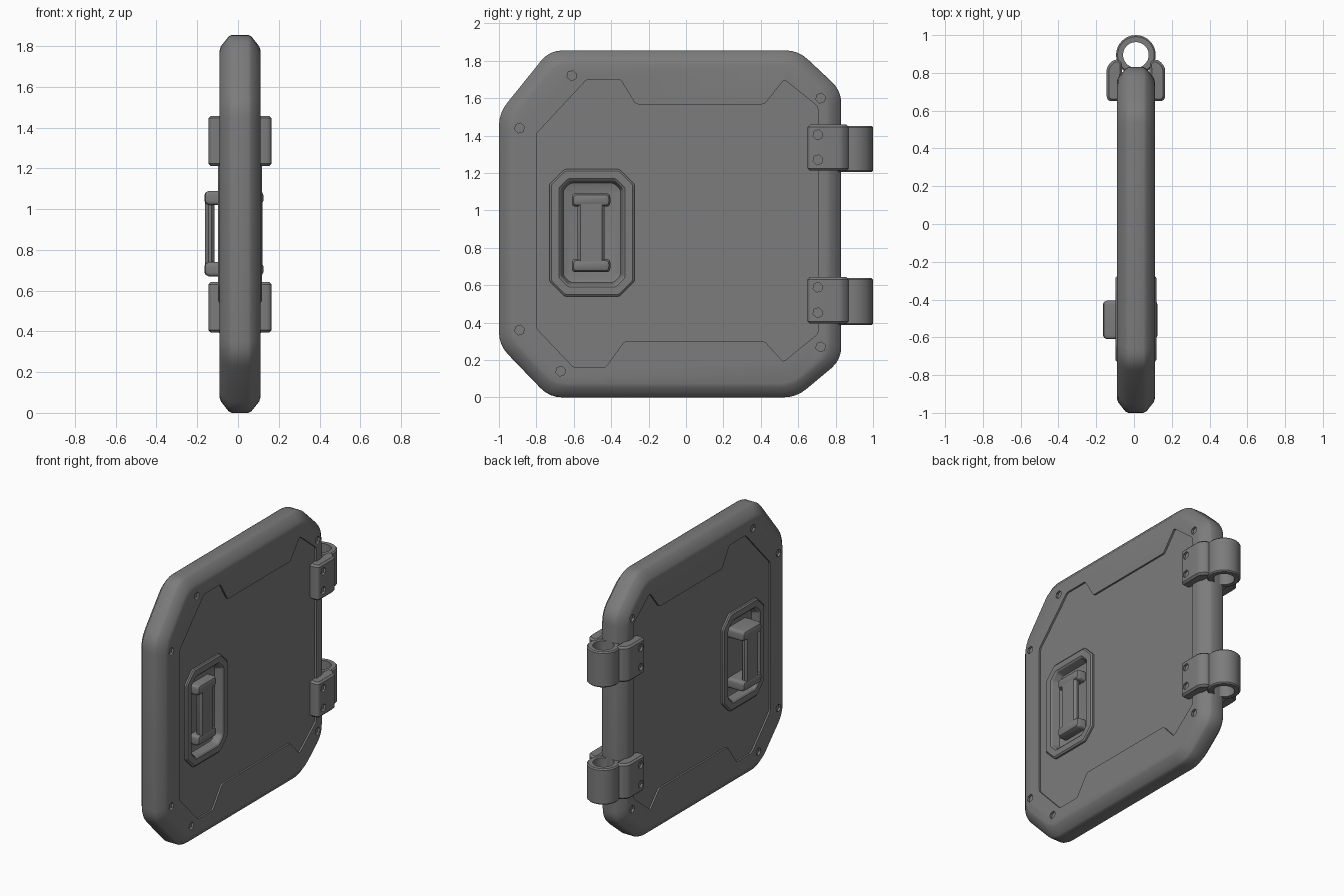
import bpy, bmesh, math
from mathutils import Vector

if "Cube" in bpy.data.objects:
    bpy.data.objects.remove(bpy.data.objects["Cube"], do_unlink=True)

metal = bpy.data.materials.new("grey_metal")
metal.use_nodes = True
GREY = (0.2, 0.2, 0.2, 1)
metal.diffuse_color = GREY
metal.node_tree.nodes["Principled BSDF"].inputs["Base Color"].default_value = GREY

MID = 0.01  # middle plane of the door in x


def inset(pts, d):
    """Shrink a counter-clockwise polygon by d with mitred corners."""
    out = []
    for i, p in enumerate(pts):
        a = (p - pts[i - 1]).normalized()
        b = (pts[(i + 1) % len(pts)] - p).normalized()
        na, nb = Vector((-a.y, a.x)), Vector((-b.y, b.x))
        out.append(p + (na + nb) * d / (1 + na.dot(nb)))
    return out


def rounded(pts, r, n=4):
    """Replace every corner by a short curve."""
    if r == 0:
        return pts
    out = []
    for i, p in enumerate(pts):
        a, b = pts[i - 1] - p, pts[(i + 1) % len(pts)] - p
        s = p + a.normalized() * min(r, a.length * 0.45)
        e = p + b.normalized() * min(r, b.length * 0.45)
        for k in range(n + 1):
            t = k / n
            out.append(s * (1 - t) ** 2 + p * 2 * t * (1 - t) + e * t * t)
    return out


def loft(name, rings, tube=False):
    """Skin rings of points, capped or closed into a tube."""
    bm = bmesh.new()
    rows = [[bm.verts.new(p) for p in ring] for ring in rings]
    pairs = list(zip(rows, rows[1:]))
    if tube:
        pairs.append((rows[-1], rows[0]))
    else:
        bm.faces.new(rows[0])
        bm.faces.new(rows[-1])
    n = len(rows[0])
    for lo, hi in pairs:
        for i in range(n):
            j = (i + 1) % n
            bm.faces.new((lo[i], lo[j], hi[j], hi[i]))
    bmesh.ops.recalc_face_normals(bm, faces=bm.faces)
    mesh = bpy.data.meshes.new(name)
    bm.to_mesh(mesh)
    bm.free()
    mesh.materials.append(metal)
    obj = bpy.data.objects.new(name, mesh)
    bpy.context.collection.objects.link(obj)
    return obj


def solid(name, outline, steps, place, r=0.0):
    """Stack inset copies of an outline; steps are (height, inset)."""
    pts = [Vector(p) for p in outline]
    area = sum(pts[i - 1].cross(pts[i]) for i in range(len(pts)))
    if area < 0:
        pts.reverse()
    return loft(name, [[place(p.x, p.y, h) for p in rounded(inset(pts, d), r)]
                       for h, d in steps])


def side(s):
    """Outline in (y, z), height measured out from the middle plane."""
    return lambda a, b, h: (MID + s * h, a, b)


def octagon(y0, y1, z0, z1, c):
    return [(y0 + c, z0), (y1 - c, z0), (y1, z0 + c), (y1, z1 - c),
            (y1 - c, z1), (y0 + c, z1), (y0, z1 - c), (y0, z0 + c)]


def box(y0, y1, z0, z1):
    return [(y0, z0), (y1, z0), (y1, z1), (y0, z1)]


def hexagon(y, z, r=0.027):
    return [(y + r * math.cos(k * math.pi / 3 + 0.3),
             z + r * math.sin(k * math.pi / 3 + 0.3)) for k in range(6)]


def carve(obj, cutters):
    for c in cutters:
        m = obj.modifiers.new("cut", 'BOOLEAN')
        m.operation, m.solver, m.object = 'DIFFERENCE', 'EXACT', c
    dg = bpy.context.evaluated_depsgraph_get()
    mesh = bpy.data.meshes.new_from_object(obj.evaluated_get(dg))
    obj.modifiers.clear()
    obj.data = mesh
    for c in cutters:
        bpy.data.objects.remove(c, do_unlink=True)


parts = []

# Door slab with chamfered rim
door_outline = [(-0.73, 0), (0.59, 0), (0.83, 0.2), (0.83, 1.64),
                (0.6, 1.855), (-0.73, 1.855), (-1, 1.52), (-1, 0.28)]
rim = [(0.1, 0.075), (0.094, 0.056), (0.056, 0.008), (0.04, 0)]
door = solid("door", door_outline,
             [(-h, d) for h, d in rim] + rim[::-1], side(1), 0.07)
parts.append(door)

# Recessed panels, handle pockets and bolt sockets on both faces
panel = [(-0.8, 0.37), (-0.6, 0.16), (-0.43, 0.16), (-0.33, 0.3),
         (0.42, 0.3), (0.52, 0.19), (0.705, 0.34), (0.705, 1.555),
         (0.525, 1.7), (0.42, 1.567), (-0.27, 1.567), (-0.35, 1.7),
         (-0.53, 1.7), (-0.8, 1.41)]
plate = octagon(-0.73, -0.275, 0.54, 1.22, 0.08)
bolts = [(-0.61, 1.72), (-0.89, 1.44), (0.72, 1.6),
         (0.72, 0.27), (-0.89, 0.36), (-0.67, 0.14)]
cutters = []
for s in (-1, 1):
    cutters.append(solid("panel_cutter", panel, [(0.088, 0), (0.2, 0)], side(s), 0.015))
    cutters.append(solid("pocket_cutter", plate, [(0.035, 0.03), (0.2, 0.03)], side(s)))
    for y, z in bolts:
        cutters.append(solid("bolt_cutter", hexagon(y, z),
                             [(0.085, 0), (0.2, 0)], side(s)))
carve(door, cutters)

# Handles: framed tray, two end posts and a grip on each face
for s, label, top in ((1, "left", 0.115), (-1, "right", 0.175)):
    parts.append(solid(label + "_handle_tray", plate,
                       [(0.04, 0), (0.1, 0), (0.108, 0.01), (0.108, 0.05),
                        (0.1, 0.06), (0.055, 0.075), (0.048, 0.1)], side(s), 0.012))
    for z0, end in ((0.67, "lower"), (1.02, "upper")):
        parts.append(solid(f"{label}_handle_{end}_post",
                           box(-0.61, -0.405, z0, z0 + 0.07),
                           [(0.04, 0), (top - 0.022, 0), (top - 0.006, 0.008),
                            (top, 0.022)], side(s), 0.02))
    parts.append(solid(label + "_handle_grip", box(-0.58, -0.435, 0.7, 1.06),
                       [(top - 0.05, 0.015), (top - 0.035, 0),
                        (top - 0.02, 0), (top - 0.004, 0.015)], side(s), 0.01))

# Hinges: a leaf on each face and a hollow barrel on the edge
leaf = [(0.65, 0.08), (0.65, 0.14), (0.665, 0.155),
        (0.83, 0.155), (0.87, 0.12), (0.87, 0.07)]
for z0, z1, level in ((0.395, 0.643, "lower"), (1.212, 1.458, "upper")):
    soft = [(z0, 0.012), (z0 + 0.012, 0), (z1 - 0.012, 0), (z1, 0.012)]
    for s, label in ((1, "left"), (-1, "right")):
        obj = solid(f"{level}_hinge_{label}_leaf", leaf, soft,
                    lambda a, b, h: (MID + s * b, a, h), 0.02)
        carve(obj, [solid("bolt_cutter", hexagon(0.705, z),
                          [(0.14, 0), (0.2, 0)], side(s))
                    for z in (z0 + 0.058, z1 - 0.054)])
        parts.append(obj)
    b0, b1 = z0 - 0.008, z1 - 0.006
    profile = [(0.068, b0), (0.097, b0), (0.105, b0 + 0.008),
               (0.105, b1 - 0.008), (0.097, b1), (0.068, b1)]
    rings = [[(MID + r * math.cos(k * math.tau / 32),
               0.895 + r * math.sin(k * math.tau / 32), z) for k in range(32)]
             for r, z in profile]
    parts.append(loft(level + "_hinge_barrel", rings, tube=True))

# Smooth shading with sharp creases
bpy.ops.object.select_all(action='DESELECT')
for obj in parts:
    obj.select_set(True)
bpy.context.view_layer.objects.active = door
bpy.ops.object.shade_smooth_by_angle(angle=math.radians(32))
